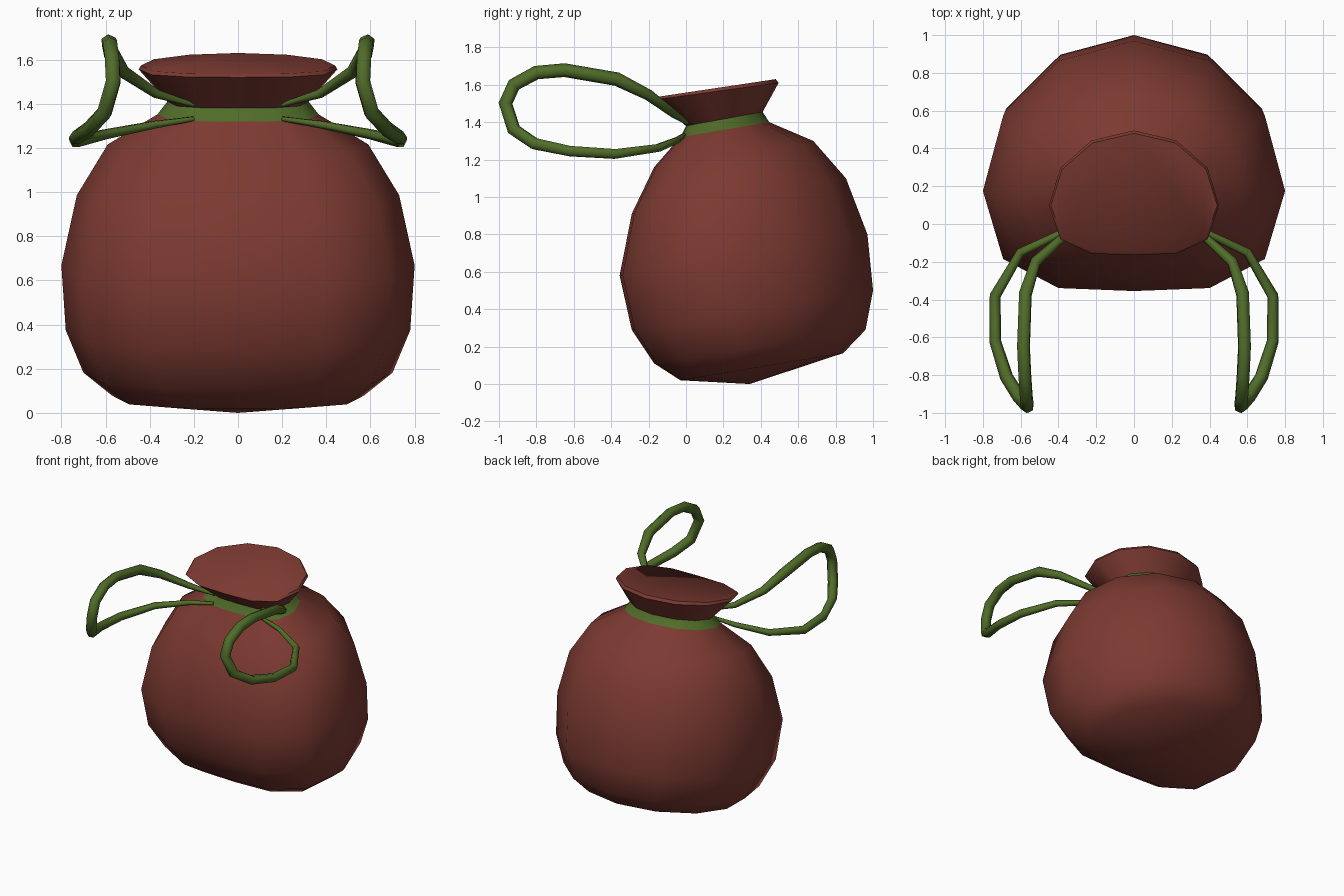
import bpy, bmesh, math

if "Cube" in bpy.data.objects:
    bpy.data.objects.remove(bpy.data.objects["Cube"])


def material(name, rgb):
    m = bpy.data.materials.new(name)
    m.diffuse_color = (*rgb, 1)
    m.use_nodes = True
    m.node_tree.nodes["Principled BSDF"].inputs["Base Color"].default_value = m.diffuse_color
    return m


RED = material("sack red brown", (0.20, 0.042, 0.031))
GREEN = material("cord green", (0.080, 0.150, 0.022))


def smooth(obj, degrees):
    bpy.ops.object.select_all(action='DESELECT')
    obj.select_set(True)
    bpy.context.view_layer.objects.active = obj
    bpy.ops.object.shade_smooth_by_angle(angle=math.radians(degrees))


# Sack: tilted 12-sided rings, flattened at the front
# each ring: front y, front z, back y, back z, half width
RINGS = [
    (-0.03, 0.02, 0.84, 0.165, 0.57),
    (-0.17, 0.11, 0.96, 0.29, 0.70),
    (-0.29, 0.29, 1.00, 0.50, 0.78),
    (-0.355, 0.58, 0.97, 0.80, 0.80),
    (-0.29, 0.91, 0.855, 1.10, 0.73),
    (-0.17, 1.16, 0.68, 1.30, 0.59),
    (-0.03, 1.32, 0.445, 1.40, 0.365),   # cord band, lower edge
    (0.00, 1.38, 0.41, 1.455, 0.32),     # cord band, upper edge
    (-0.165, 1.52, 0.495, 1.61, 0.45),   # lip
    (-0.155, 1.535, 0.48, 1.63, 0.44),
]
BAND = 6
FRONT = {0: 0.0, 1: 0.68, 2: 0.97, 3: 1.0}


def ring_points(yf, zf, yb, zb, w):
    yc = yf + 0.4 * (yb - yf)
    for i in range(12):
        a = math.tau * i / 12
        s = math.sin(a)
        if i <= 6:
            y = yc + (yb - yc) * s
        else:
            y = yc - (yc - yf) * FRONT[min(i - 6, 12 - i)]
        z = zf + (zb - zf) * (y - yf) / (yb - yf)
        yield (w * math.cos(a), y, z)


bm = bmesh.new()
rings = [[bm.verts.new(p) for p in ring_points(*r)] for r in RINGS]
for k, (lo, hi) in enumerate(zip(rings, rings[1:])):
    for i in range(12):
        j = (i + 1) % 12
        f = bm.faces.new((lo[i], lo[j], hi[j], hi[i]))
        f.material_index = 1 if k == BAND else 0
bm.faces.new(rings[-1])
base = bm.verts.new((0, 0.34, 0.0))
for i in range(12):
    bm.faces.new((rings[0][(i + 1) % 12], rings[0][i], base))
bmesh.ops.recalc_face_normals(bm, faces=bm.faces)
mesh = bpy.data.meshes.new("sack")
bm.to_mesh(mesh)
bm.free()
mesh.materials.append(RED)
mesh.materials.append(GREEN)
sack = bpy.data.objects.new("sack", mesh)
bpy.context.collection.objects.link(sack)
smooth(sack, 50)

# Shoulder straps: tapered cord loops; x, y, z, thickness factor
PATH = [
    (0.20, 0.01, 1.395, 0.3), (0.37, -0.065, 1.445, 0.6),
    (0.52, -0.20, 1.545, 0.8), (0.575, -0.37, 1.63, 1.0),
    (0.585, -0.65, 1.678, 1.0), (0.578, -0.80, 1.665, 1.0),
    (0.570, -0.92, 1.60, 1.0), (0.565, -0.965, 1.50, 1.0),
    (0.605, -0.92, 1.36, 1.0), (0.675, -0.81, 1.285, 0.95),
    (0.735, -0.62, 1.245, 0.85), (0.735, -0.38, 1.23, 0.8),
    (0.60, -0.15, 1.262, 0.65), (0.38, -0.045, 1.305, 0.5),
    (0.20, -0.01, 1.332, 0.3),
]


def strap(name, side):
    cu = bpy.data.curves.new(name, 'CURVE')
    cu.dimensions = '3D'
    cu.bevel_depth = 0.037
    cu.bevel_resolution = 1
    cu.use_fill_caps = True
    sp = cu.splines.new('POLY')
    sp.points.add(len(PATH) - 1)
    for p, (x, y, z, r) in zip(sp.points, PATH):
        p.co = (side * x, y, z, 1)
        p.radius = r
    cu.materials.append(GREEN)
    obj = bpy.data.objects.new(name, cu)
    bpy.context.collection.objects.link(obj)
    bpy.ops.object.select_all(action='DESELECT')
    obj.select_set(True)
    bpy.context.view_layer.objects.active = obj
    bpy.ops.object.convert(target='MESH')
    smooth(bpy.context.view_layer.objects.active, 65)


strap("right_strap", 1)
strap("left_strap", -1)
